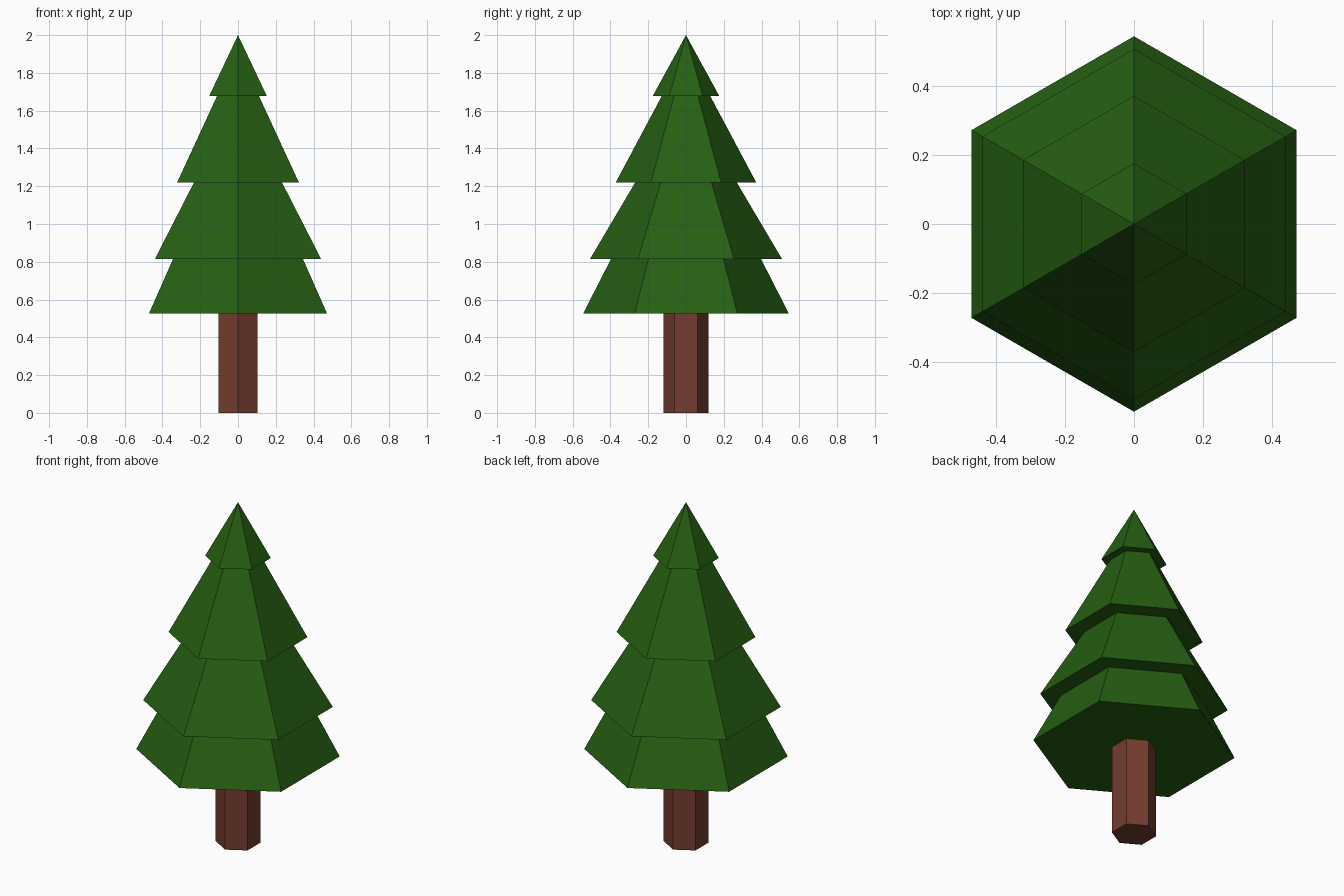
import bpy, bmesh, math

if "Cube" in bpy.data.objects:
    bpy.data.objects.remove(bpy.data.objects["Cube"])


def material(name, rgb):
    mat = bpy.data.materials.new(name)
    mat.diffuse_color = (*rgb, 1)
    mat.use_nodes = True
    mat.node_tree.nodes["Principled BSDF"].inputs["Base Color"].default_value = mat.diffuse_color
    return mat


def hex_lathe(name, profile, mat):
    """Stack hexagonal rings (radius, height); radius 0 closes to a point."""
    bm = bmesh.new()
    rings = []
    for r, z in profile:
        if r == 0:
            rings.append([bm.verts.new((0, 0, z))] * 6)
        else:
            angles = [math.pi / 2 + i * math.pi / 3 for i in range(6)]
            rings.append([bm.verts.new((r * math.cos(a), r * math.sin(a), z)) for a in angles])
    bm.faces.new(rings[0][::-1])  # flat underside
    for low, high in zip(rings, rings[1:]):
        for i in range(6):
            j = (i + 1) % 6
            corners = [low[i], low[j], high[j], high[i]]
            bm.faces.new(list(dict.fromkeys(corners)))
    if profile[-1][0] > 0:
        bm.faces.new(rings[-1])
    bmesh.ops.recalc_face_normals(bm, faces=bm.faces[:])
    mesh = bpy.data.meshes.new(name)
    bm.to_mesh(mesh)
    bm.free()
    mesh.materials.append(mat)
    obj = bpy.data.objects.new(name, mesh)
    bpy.context.collection.objects.link(obj)
    return obj


green = material("pine_green", (0.019, 0.115, 0.006))
brown = material("bark_brown", (0.175, 0.046, 0.028))

# Trunk
hex_lathe("trunk", [(0.12, 0), (0.12, 0.53)], brown)

# Foliage: four tiers (bottom radius, bottom height, top radius, top height)
tiers = [
    (0.545, 0.525, 0.397, 0.815),
    (0.508, 0.815, 0.269, 1.22),
    (0.372, 1.22, 0.128, 1.678),
    (0.176, 1.678, 0, 2.0),
]
profile = []
for r0, z0, r1, z1 in tiers:
    profile += [(r0, z0), (r1, z1)]
hex_lathe("foliage", profile, green)
